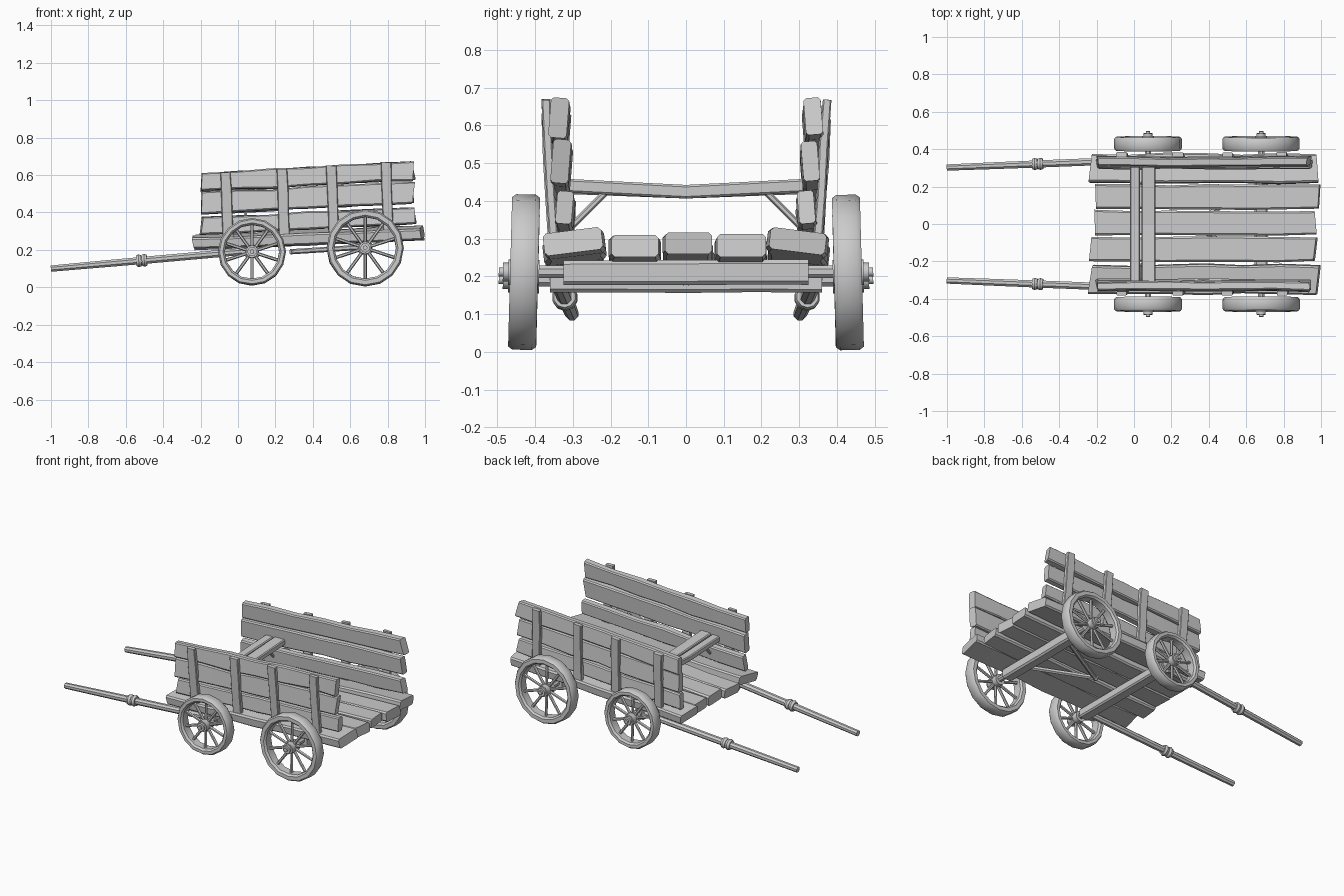
import bpy, bmesh, math, random
from mathutils import Vector, Matrix

random.seed(4)
if "Cube" in bpy.data.objects:
    bpy.data.objects.remove(bpy.data.objects["Cube"])

wood = bpy.data.materials.new("grey_wood")
wood.use_nodes = True
GREY = (0.6, 0.6, 0.6, 1)
wood.diffuse_color = GREY
wood.node_tree.nodes["Principled BSDF"].inputs["Base Color"].default_value = GREY


def finish(name, bm, matrix=None):
    """Turn a bmesh into a smooth object with sharp corners kept."""
    bmesh.ops.recalc_face_normals(bm, faces=bm.faces)
    for f in bm.faces:
        f.smooth = True
    for e in bm.edges:
        e.smooth = e.calc_face_angle(0) < math.radians(38)
    mesh = bpy.data.meshes.new(name)
    bm.to_mesh(mesh)
    bm.free()
    mesh.materials.append(wood)
    ob = bpy.data.objects.new(name, mesh)
    bpy.context.collection.objects.link(ob)
    if matrix:
        ob.matrix_world = matrix
    return ob


def ring_section(n):
    return [(math.cos(t), math.sin(t)) for t in (math.tau * (i + 0.5) / n for i in range(n))]


def board_section(a, b):
    """Rectangle with softened corners; a and b are half sizes."""
    c = min(a, b) * 0.3
    return [(a, b - c), (a - c, b), (c - a, b), (-a, b - c),
            (-a, c - b), (c - a, -b), (a - c, -b), (a, c - b)]


def loft(bm, start, end, section, steps=1, rough=0.0, roll=0.0, skew=0.0, sizes=None):
    """Sweep a section from start to end, with uneven hand-hewn stations."""
    start, end = Vector(start), Vector(end)
    d = (end - start).normalized()
    up = Vector((0, 0, 1)) if abs(d.z) < 0.8 else Vector((1, 0, 0))
    side = d.cross(up).normalized()
    up = side.cross(d)
    spin = Matrix.Rotation(roll, 3, d)
    side, up = spin @ side, spin @ up
    rings = []
    for i in range(steps + 1):
        t = i / steps
        k = (sizes[i] if sizes else 1) * (1 + random.uniform(-rough, rough) * 5)
        shift = up * random.uniform(-rough, rough) * 0.2 + side * random.uniform(-rough, rough) * 0.2
        lean = random.uniform(-skew, skew) if i in (0, steps) else 0
        rings.append([bm.verts.new(start.lerp(end, t) + shift + side * (u * k) + up * (v * k)
                                   + d * lean * (u + v) * 4) for u, v in section])
    n = len(section)
    for a, b in zip(rings, rings[1:]):
        for j in range(n):
            bm.faces.new((a[j], a[(j + 1) % n], b[(j + 1) % n], b[j]))
    bm.faces.new(rings[0])
    bm.faces.new(rings[-1])


def beam(name, start, end, a, b, **kw):
    bm = bmesh.new()
    loft(bm, start, end, board_section(a, b), **kw)
    return finish(name, bm)


def rod(name, start, end, r, n=8, **kw):
    bm = bmesh.new()
    loft(bm, start, end, [(r * u, r * v) for u, v in ring_section(n)], **kw)
    return finish(name, bm)


def wheel(name, x, z, r, s):
    """Rim, spokes and hub around the y axis; s is the side."""
    bm = bmesh.new()
    n, w, inner = 16, 0.037, r * 0.8
    profile = [(inner, -w * 0.7), (inner + 0.01, -w), (r - 0.008, -w), (r, -w * 0.7),
               (r, w * 0.7), (r - 0.008, w), (inner + 0.01, w), (inner, w * 0.7)]
    rings = []
    for i in range(n):
        t = math.tau * i / n
        wob = random.uniform(0.985, 1.0)
        rings.append([bm.verts.new((math.cos(t) * p * wob, q, math.sin(t) * p * wob)) for p, q in profile])
    for i in range(n):
        a, b = rings[i], rings[(i + 1) % n]
        for j in range(len(profile)):
            k = (j + 1) % len(profile)
            bm.faces.new((a[j], a[k], b[k], b[j]))
    for i in range(10):
        t = math.tau * (i + 0.5) / 10
        d = Vector((math.cos(t), 0, math.sin(t)))
        loft(bm, d * 0.02, d * (inner + 0.01), [(0.009 * u, 0.009 * v) for u, v in ring_section(6)])
    # Hub barrel, cap and axle pin
    for y0, y1, hr in ((-0.04, 0.042, 0.034), (0.04, 0.056, 0.025), (0.05, 0.067, 0.012)):
        loft(bm, (0, s * y0, 0), (0, s * y1, 0), [(hr * u, hr * v) for u, v in ring_section(10)])
    place = Matrix.Translation((x, s * 0.429, z)) @ Matrix.Rotation(s * 0.027, 4, "X")
    finish(name, bm, place)


# Deck planks, rising gently to the rear
deck = [(0.297, 0.078, -0.23, 0.98, 0.012), (0.145, 0.064, -0.205, 0.99, 0),
        (0.005, 0.066, -0.21, 0.97, 0.008), (-0.135, 0.064, -0.23, 0.97, 0),
        (-0.297, 0.078, -0.23, 0.985, 0.012)]
for i, (y, a, x0, x1, lift) in enumerate(deck):
    tilt = 0.12 * (1 if y > 0.2 else -1 if y < -0.2 else 0)
    beam(f"deck_plank_{i + 1}", (x0, y, 0.23 + lift), (x1, y, 0.282 + lift), a, 0.03,
         steps=6, rough=0.014, roll=-tilt, skew=0.04)

for s, side in ((-1, "front"), (1, "back")):
    # Side wall boards: bottom, middle, top
    rows = [(0.319, 0.326, 0.385, 0.046, 0.945), (0.329, 0.45, 0.506, 0.056, 0.935), (0.335, 0.56, 0.622, 0.05, 0.935)]
    for i, (y, z0, z1, h, x1) in enumerate(rows):
        beam(f"{side}_wall_board_{i + 1}", (-0.195, s * y, z0), (x1, s * y, z1), 0.023, h,
             steps=6, rough=0.016, roll=s * 0.08, skew=0.05)

    # Upright posts outside the wall
    for i, (x, top) in enumerate(((-0.065, 0.615), (0.235, 0.632), (0.5, 0.65), (0.79, 0.668))):
        beam(f"{side}_post_{i + 1}", (x + 0.012, s * 0.35, 0.265 + i * 0.01), (x, s * 0.372, top),
             0.012, 0.028, steps=3, rough=0.012, skew=0.02)

    # Pulling shaft with double collar
    tip, root = Vector((-1, s * 0.302, 0.1)), Vector((0.1, s * 0.345, 0.198))
    rod(f"{side}_shaft", tip, root, 0.019, steps=4, sizes=(0.95, 1.05, 1.1, 1.1, 1.0))
    for k, t in enumerate((0.415, 0.442)):
        rod(f"{side}_shaft_collar_{k + 1}", tip.lerp(root, t), tip.lerp(root, t + 0.025), 0.034,
            n=10, steps=2, sizes=(0.85, 1, 0.85))

    # Wheels
    wheel(f"{side}_small_wheel", 0.075, 0.19, 0.182, s)
    wheel(f"{side}_large_wheel", 0.68, 0.21, 0.207, s)

    # Bench brace and undercarriage brace
    rod(f"{side}_bench_brace", (0.04, s * 0.215, 0.42), (0.04, s * 0.315, 0.32), 0.009, n=6)
    rod(f"{side}_under_brace", (0.67, s * 0.2, 0.215), (0.28, -s * 0.008, 0.19), 0.014, n=6)

# Bench boards, sagging in the middle
for i, (x, a) in enumerate(((0.005, 0.027), (0.077, 0.037))):
    for s in (-1, 1):
        beam(f"bench_board_{i + 1}_{'front' if s < 0 else 'back'}", (x, 0, 0.424),
             (x, s * 0.315, 0.436 + 0.004 * i), a, 0.018, steps=2)

# Axle beams and thin axles
beam("small_axle_beam", (0.075, -0.36, 0.185), (0.075, 0.36, 0.185), 0.035, 0.028, steps=4, rough=0.005)
beam("large_axle_beam", (0.68, -0.325, 0.21), (0.68, 0.325, 0.21), 0.035, 0.033, steps=4, rough=0.005)
rod("small_axle", (0.075, -0.43, 0.19), (0.075, 0.43, 0.19), 0.018)
rod("large_axle", (0.68, -0.43, 0.212), (0.68, 0.43, 0.212), 0.018)
